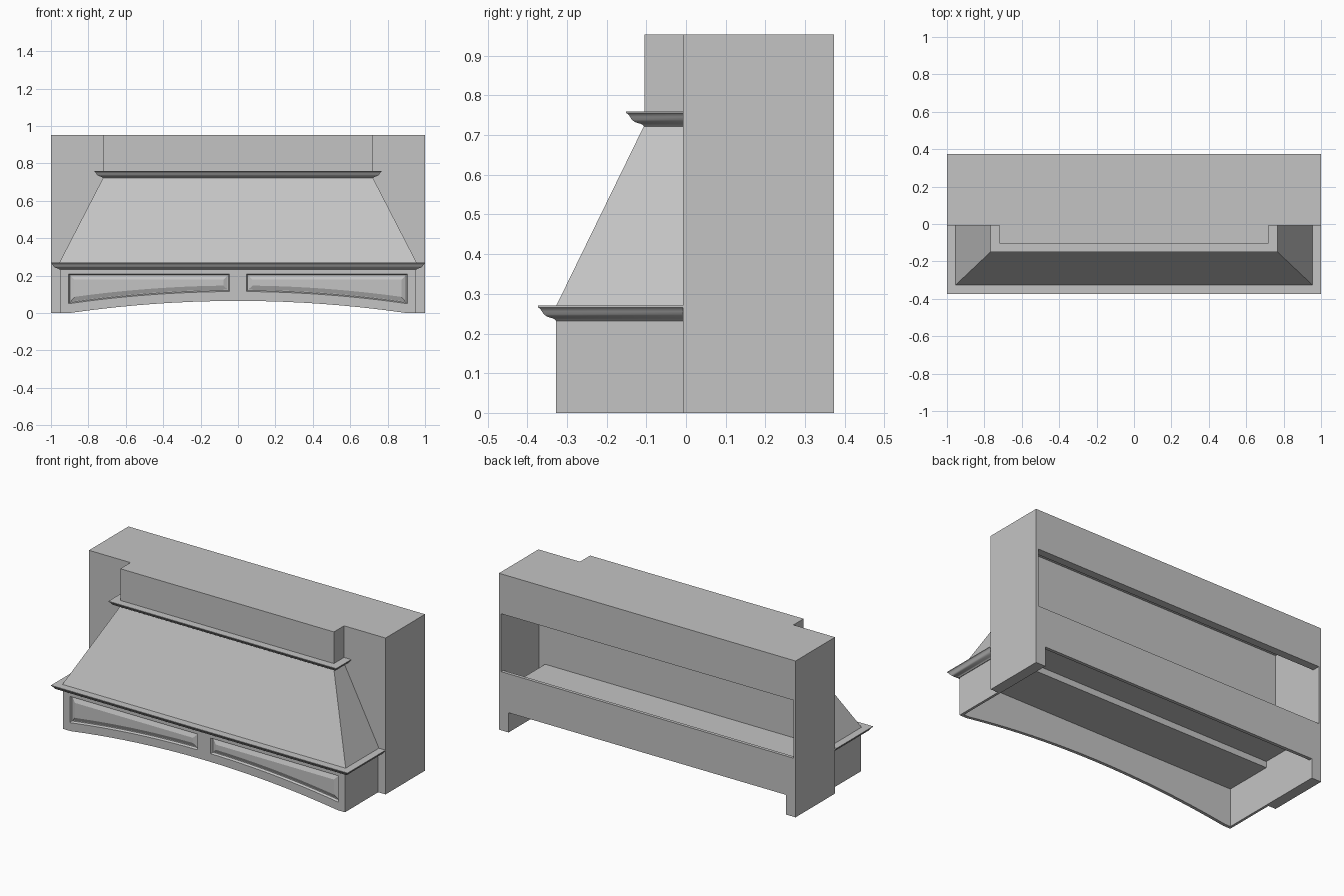
import bpy, bmesh, math

cube = bpy.data.objects.get("Cube")
if cube:
    bpy.data.objects.remove(cube, do_unlink=True)

grey = bpy.data.materials.new("plain_grey")
grey.use_nodes = True
COLOUR = (0.55, 0.55, 0.55, 1)
grey.diffuse_color = COLOUR
grey.node_tree.nodes["Principled BSDF"].inputs["Base Color"].default_value = COLOUR

HEIGHT = 0.953
FRONT, WALL, REAR = -0.327, -0.007, 0.373   # skirt face, cabinet front, cabinet back
SKIRT, LINER = 0.95, 0.935                  # outer and inner half widths
CEILING = 0.275


def add_mesh(name, mesh):
    ob = bpy.data.objects.new(name, mesh)
    bpy.context.collection.objects.link(ob)
    mesh.materials.clear()
    mesh.materials.append(grey)
    return ob


def finish(name, bm, fix=True):
    if fix:
        bmesh.ops.recalc_face_normals(bm, faces=bm.faces)
    mesh = bpy.data.meshes.new(name)
    bm.to_mesh(mesh)
    bm.free()
    return add_mesh(name, mesh)


def box(name, x, y, z):
    bm = bmesh.new()
    bmesh.ops.create_cube(bm, size=1)
    for v in bm.verts:
        v.co = [lo + (c + 0.5) * (hi - lo) for c, (lo, hi) in zip(v.co, (x, y, z))]
    return finish(name, bm)


def board(name, outlines, y0, y1):
    """Upright board in the xz plane; outlines after the first are holes."""
    curve = bpy.data.curves.new(name, "CURVE")
    curve.dimensions, curve.fill_mode = "2D", "BOTH"
    curve.extrude = (y1 - y0) / 2
    for points in outlines:
        spline = curve.splines.new("POLY")
        spline.points.add(len(points) - 1)
        for p, (x, z) in zip(spline.points, points):
            p.co = (x, z, 0, 1)
        spline.use_cyclic_u = True
    temp = bpy.data.objects.new(name + "_outline", curve)
    bpy.context.collection.objects.link(temp)
    graph = bpy.context.evaluated_depsgraph_get()
    mesh = bpy.data.meshes.new_from_object(temp.evaluated_get(graph))
    bpy.data.objects.remove(temp, do_unlink=True)
    for v in mesh.vertices:
        x, z, d = v.co
        v.co = (x, (y0 + y1) / 2 - d, z)
    for f in mesh.polygons:
        f.use_smooth = False
    return add_mesh(name, mesh)


def wrap(name, levels):
    """Loft three-sided loops (half width, front y, z) around the cabinet front."""
    bm = bmesh.new()
    rings = [[bm.verts.new(p) for p in
              ((-x, WALL, z), (-x, y, z), (x, y, z), (x, WALL, z))]
             for x, y, z in levels]
    for a, b in zip(rings, rings[1:]):
        for i in range(4):
            j = (i + 1) % 4
            bm.faces.new((a[i], a[j], b[j], b[i]))
    bm.faces.new(rings[0])
    bm.faces.new(rings[-1])
    return finish(name, bm)


def rect(x0, x1, z0, z1):
    return [(x0, z0), (x1, z0), (x1, z1), (x0, z1)]


def footed(half, inner, notch, top):
    """Board outline with a leg at each end."""
    return [(-half, 0), (-inner, 0), (-inner, notch), (inner, notch),
            (inner, 0), (half, 0), (half, top), (-half, top)]


# Wall cabinet: front and rear boards, sides, top, feet
board("cabinet_front", [footed(1, LINER, CEILING, HEIGHT)], WALL, 0.01)
board("cabinet_back", [footed(1, LINER, 0.12, HEIGHT),
                       rect(-0.985, 0.985, 0.357, 0.71)], 0.353, REAR)
box("cabinet_top", (-1, 1), (WALL, REAR), (HEIGHT - 0.015, HEIGHT))
box("back_rail", (-0.985, 0.985), (0.325, 0.354), (0.71, 0.73))
for side, s in (("left", 1), ("right", -1)):
    def span(a, b):
        return sorted((s * a, s * b))
    box(side + "_cabinet_side", span(0.985, 1), (WALL, REAR), (0, HEIGHT))
    box(side + "_foot", span(LINER, 1), (WALL, REAR), (0, 0.01))
    box(side + "_liner_wall", span(LINER, LINER + 0.008), (WALL, REAR - 0.01), (0, CEILING))
    box(side + "_skirt_side", span(LINER, SKIRT), (FRONT, WALL), (0, 0.25))
box("liner_ceiling", (-LINER, LINER), (FRONT + 0.01, 0.36), (0.27, CEILING))

# Arched skirt front with two openings
STEPS = 24
ARCH = 0.9
arch = [(ARCH * math.sin(math.pi / 2 * (2 * i / STEPS - 1)), 0) for i in range(STEPS + 1)]
arch = [(x, 0.065 * (1 - (x / ARCH) ** 2)) for x, _ in arch]
skirt = [(-SKIRT, 0)] + arch + [(SKIRT, 0), (SKIRT, 0.25), (-SKIRT, 0.25)]


def panel_outline(s, inset):
    x0, x1 = 0.045 + inset, 0.905 - inset
    xs = [x0 + (x1 - x0) * i / 16 for i in range(17)]
    low = [(s * x, 0.115 - 0.065 * (x / 0.905) ** 2 + inset) for x in xs]
    return low + [(s * x1, 0.21 - inset), (s * x0, 0.21 - inset)]


board("skirt_front", [skirt, panel_outline(1, 0), panel_outline(-1, 0)], FRONT, FRONT + 0.015)
board("skirt_backing", [skirt], FRONT + 0.015, FRONT + 0.019)

# Raised fields: step in, narrow flat, then bevel out
for side, s in (("left", 1), ("right", -1)):
    bm = bmesh.new()
    loops = [[bm.verts.new((x, FRONT + depth, z)) for x, z in panel_outline(s, inset)]
             for inset, depth in ((0, 0), (0.006, 0.013), (0.01, 0.013), (0.032, 0.003))]
    for a, b in zip(loops, loops[1:]):
        for i in range(len(a)):
            j = (i + 1) % len(a)
            bm.faces.new((a[i], a[j], b[j], b[i]))
    bm.faces.new(loops[-1])
    bm.normal_update()
    if bm.faces[:][-1].normal.y > 0:
        bmesh.ops.reverse_faces(bm, faces=bm.faces)
    finish(side + "_raised_panel", bm, fix=False)

# Sloped canopy and chimney
wrap("canopy", [(0.955, FRONT, 0.27), (0.72, -0.105, 0.725)])
wrap("chimney", [(0.72, -0.105, 0.72), (0.72, -0.105, HEIGHT)])

# Crown mouldings share one profile of (projection, rise)
PROFILE = [(0, 0), (0.004, 0.004), (0.008, 0.006), (0.022, 0.010), (0.031, 0.016),
           (0.036, 0.024), (0.041, 0.031), (0.046, 0.034), (0.046, 0.038)]
for name, x, y, z in (("lower_moulding", 0.954, FRONT, 0.232),
                      ("upper_moulding", 0.722, -0.105, 0.722)):
    ob = wrap(name, [(x + o, y - o, z + h) for o, h in PROFILE])
    bpy.ops.object.select_all(action="DESELECT")
    ob.select_set(True)
    bpy.context.view_layer.objects.active = ob
    bpy.ops.object.shade_smooth_by_angle(angle=math.radians(30))
